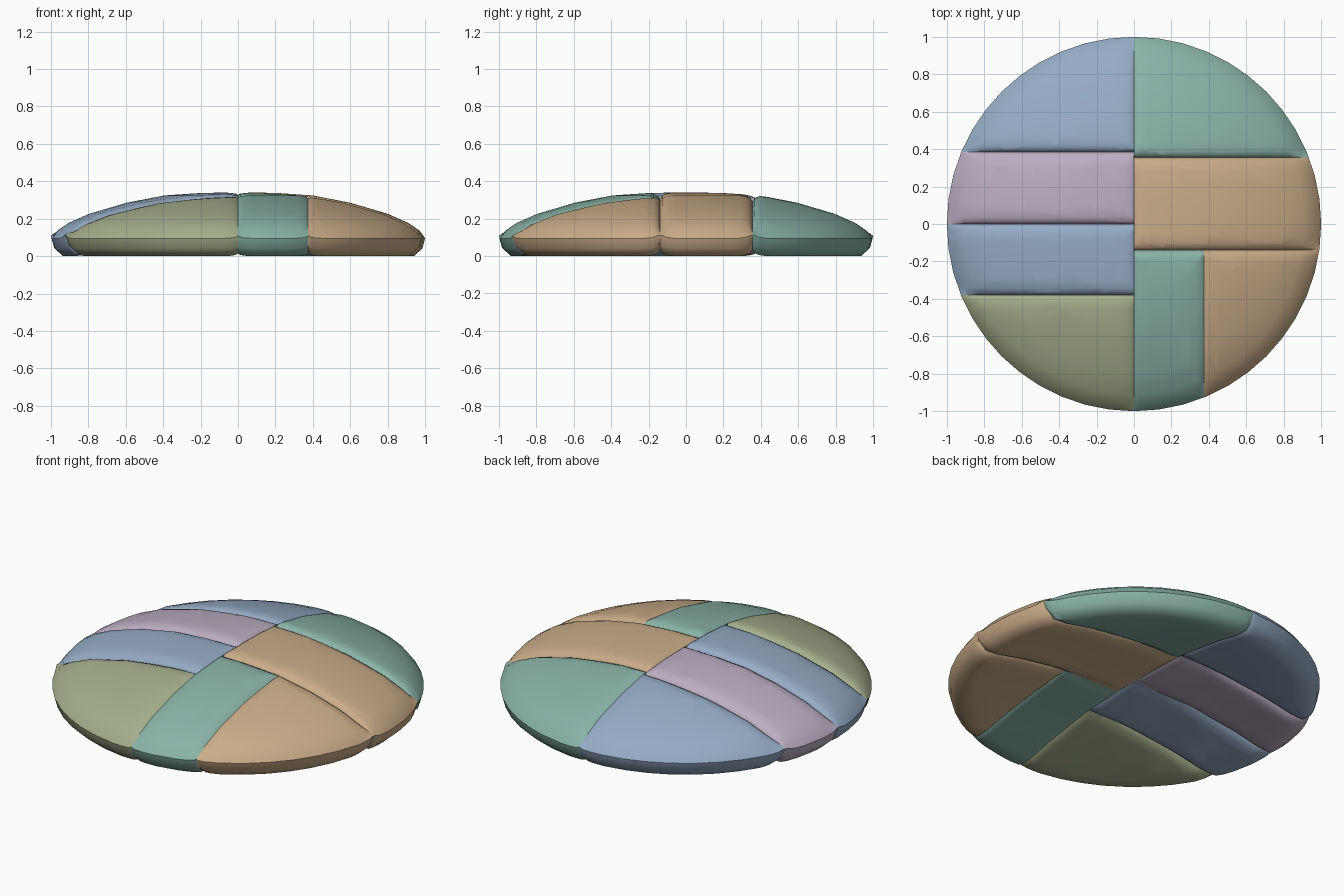
import bpy
import bmesh
from math import tau
from mathutils import Matrix, Vector

cube = bpy.data.objects.get("Cube")
if cube:
    bpy.data.objects.remove(cube, do_unlink=True)


def material(name, rgb):
    """Flat material from a display colour, stored as linear values."""
    linear = [(c / 255) ** 2.2 for c in rgb] + [1]
    mat = bpy.data.materials.new(name)
    mat.use_nodes = True
    mat.diffuse_color = linear
    mat.node_tree.nodes["Principled BSDF"].inputs["Base Color"].default_value = linear
    return mat


tan = material("tan fabric", (201, 171, 136))
teal = material("teal fabric", (136, 177, 166))
green = material("green fabric", (164, 173, 139))
blue = material("blue fabric", (148, 170, 196))
lilac = material("lilac fabric", (186, 172, 192))

# Half section of the cushion: domed top, round rim, hollow underside
SECTION = [(0, .34), (.2, .338), (.4, .324), (.6, .285), (.8, .226), (.91, .177),
           (.97, .136), (1, .095), (.985, .04), (.94, 0), (.86, .005),
           (.7, .04), (.4, .085), (0, .105)]
SIDES = 48
MID = .12


def cushion_body():
    bm = bmesh.new()
    verts = [bm.verts.new((r, 0, z)) for r, z in SECTION]
    edges = [bm.edges.new(pair) for pair in zip(verts, verts[1:])]
    bmesh.ops.spin(bm, geom=verts + edges, cent=(0, 0, 0), axis=(0, 0, 1),
                   angle=tau, steps=SIDES, use_duplicate=False)
    bmesh.ops.remove_doubles(bm, verts=bm.verts, dist=.0005)
    bmesh.ops.recalc_face_normals(bm, faces=bm.faces)
    return bm


def cut(bm, axis, pos, side, clear):
    """Slice at pos on an axis; when clearing, drop the outer side and cap it."""
    point, normal = Vector(), Vector()
    point[axis], normal[axis] = pos, side
    bmesh.ops.bisect_plane(bm, geom=bm.verts[:] + bm.edges[:] + bm.faces[:], dist=.0001,
                           plane_co=point, plane_no=normal, clear_outer=clear)
    if clear:
        rim = [e for e in bm.edges if e.is_boundary]
        bmesh.ops.holes_fill(bm, edges=rim, sides=0)


def panel(name, mat, seams):
    """One stuffed patch; seams are (axis, position, outward side)."""
    bm = cushion_body()
    # Loops that carry the soft edge, then the seam itself
    for axis, pos, side in seams:
        for inset in (.012, .035, .075):
            cut(bm, axis, pos - side * inset, side, False)
    for axis, pos, side in seams:
        cut(bm, axis, pos, side, True)
    # Pull the surface in towards each seam
    for v in bm.verts:
        drop = 0
        for axis, pos, side in seams:
            near = max(0, 1 - abs(v.co[axis] - pos) / .075)
            depth = .035 if axis == 1 else .014
            drop = max(drop, depth * (1 - (1 - near * near) ** .5))
        gap = v.co.z - MID
        drop = min(drop, abs(gap) * .6)
        v.co.z -= drop if gap > 0 else -drop
    bmesh.ops.recalc_face_normals(bm, faces=bm.faces)
    mesh = bpy.data.meshes.new(name)
    bm.to_mesh(mesh)
    bm.free()
    mesh.materials.append(mat)
    obj = bpy.data.objects.new(name, mesh)
    bpy.context.collection.objects.link(obj)
    bpy.ops.object.select_all(action='DESELECT')
    obj.select_set(True)
    bpy.context.view_layer.objects.active = obj
    bpy.ops.object.shade_smooth_by_angle(angle=.8)
    return obj


X, Y = 0, 1
right_half, left_half = (X, 0, 1), (X, 0, -1)

# Four bands on the -x half
panel("back_right_panel", blue, [right_half, (Y, .385, -1)])
panel("upper_right_band", lilac, [right_half, (Y, .385, 1), (Y, 0, -1)])
panel("lower_right_band", blue, [right_half, (Y, 0, 1), (Y, -.38, -1)])
panel("front_right_panel", green, [right_half, (Y, -.38, 1)])

# Four patches on the +x half
panel("back_left_panel", teal, [left_half, (Y, .355, -1)])
panel("middle_left_band", tan, [left_half, (Y, .355, 1), (Y, -.14, -1)])
panel("front_strip", teal, [left_half, (Y, -.14, 1), (X, .375, 1)])
panel("front_left_panel", tan, [(X, .375, -1), (Y, -.14, 1)])
